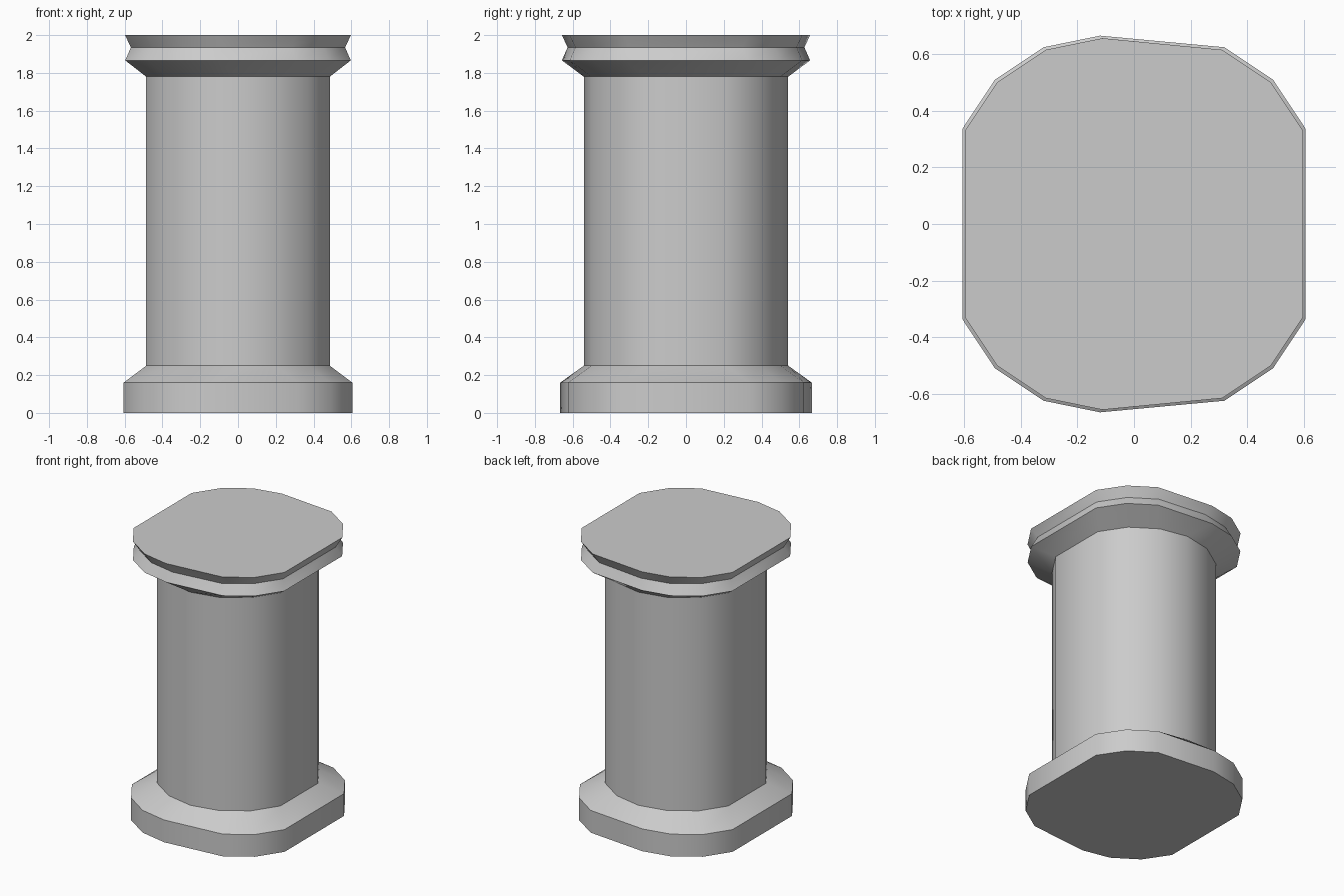
import bpy, bmesh, math

if "Cube" in bpy.data.objects:
    bpy.data.objects.remove(bpy.data.objects["Cube"])

# Rounded shaft section (right-hand back quarter), flattened on the left and right
CORNER = [(0.486, 0.213), (0.372, 0.385), (0.2, 0.5)]
back = CORNER + [(0, 0.541)] + [(-x, y) for x, y in reversed(CORNER)]
SECTION = back + [(x, -y) for x, y in reversed(back)]


def loft(name, rings, cap_bottom=False, cap_top=False):
    """Skin rings of (z, x offset, y offset); each quadrant moves outward by its offset."""
    bm = bmesh.new()
    loops = []
    for z, dx, dy in rings:
        loops.append([bm.verts.new((x + (dx if x > 0 else -dx),
                                    y + math.copysign(dy, y), z)) for x, y in SECTION])
    n = len(SECTION)
    for low, high in zip(loops, loops[1:]):
        for i in range(n):
            j = (i + 1) % n
            bm.faces.new((low[i], low[j], high[j], high[i]))
    if cap_bottom:
        bm.faces.new(loops[0][::-1])
    if cap_top:
        bm.faces.new(loops[-1])
    mesh = bpy.data.meshes.new(name)
    bm.to_mesh(mesh)
    bm.free()
    obj = bpy.data.objects.new(name, mesh)
    bpy.context.collection.objects.link(obj)
    bpy.ops.object.select_all(action='DESELECT')
    obj.select_set(True)
    bpy.context.view_layer.objects.active = obj
    bpy.ops.object.shade_smooth_by_angle(angle=math.radians(40))
    return obj


# Base plinth with sloped shoulder
loft("base", [(0, 0.12, 0.125), (0.16, 0.12, 0.125), (0.25, 0, 0)], cap_bottom=True)

# Straight shaft
loft("shaft", [(0.25, 0, 0), (1.78, 0, 0)])

# Flared capital with a groove around it
loft("capital", [(1.78, 0, 0), (1.866, 0.111, 0.116),
                 (1.935, 0.081, 0.086), (2.0, 0.112, 0.116)], cap_top=True)
